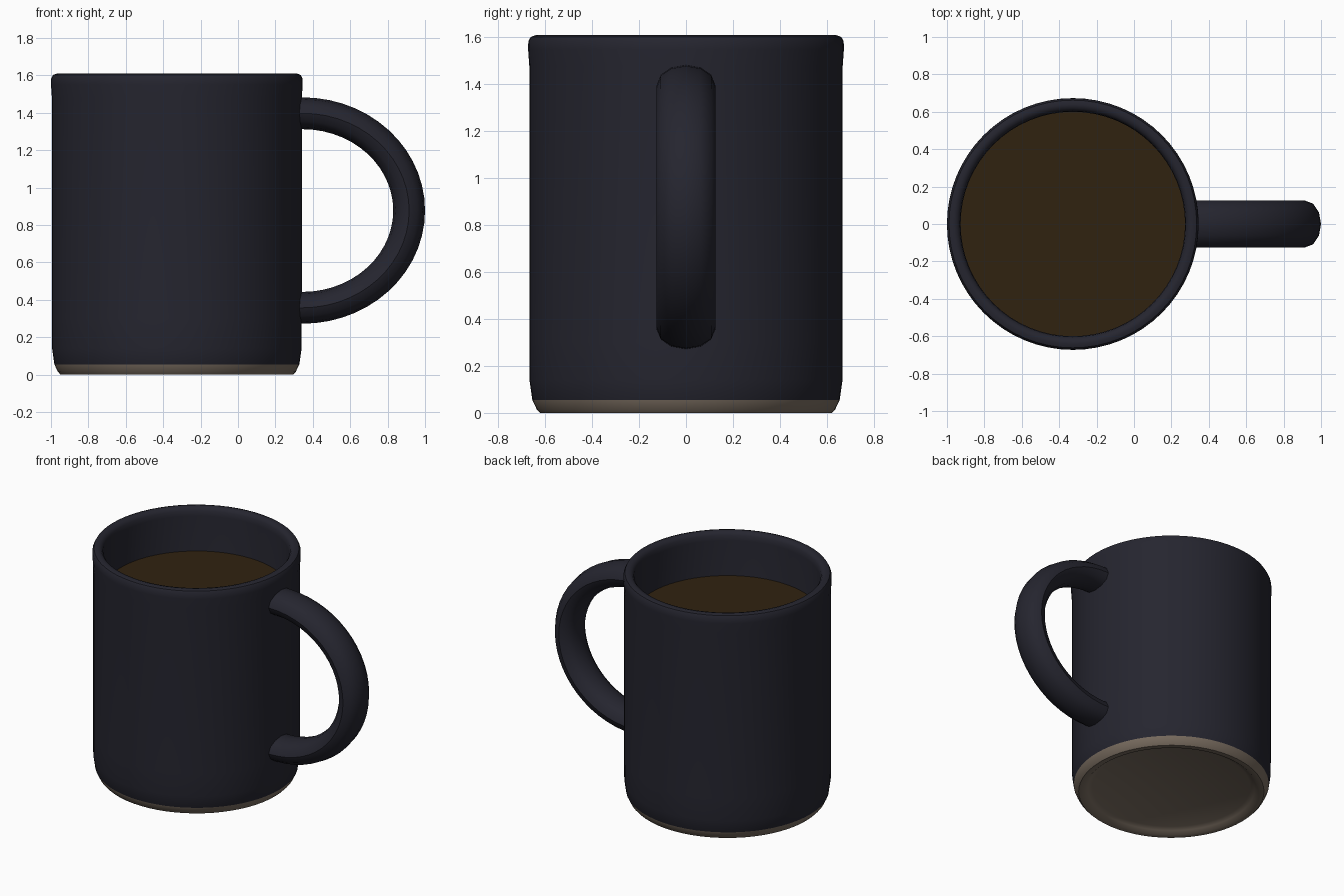
import bpy, bmesh, math

if "Cube" in bpy.data.objects:
    bpy.data.objects.remove(bpy.data.objects["Cube"])

CX = -0.327   # axis of the cup
SEG = 64


def material(name, rgb):
    m = bpy.data.materials.new(name)
    m.diffuse_color = (*rgb, 1)
    m.use_nodes = True
    m.node_tree.nodes["Principled BSDF"].inputs["Base Color"].default_value = m.diffuse_color
    return m


glaze = material("dark_glaze", (0.0185, 0.0185, 0.0285))
clay = material("bare_clay", (0.19, 0.15, 0.115))
coffee_mat = material("coffee", (0.030, 0.016, 0.005))


def finish(name, bm, mats, angle=40):
    bmesh.ops.recalc_face_normals(bm, faces=bm.faces)
    me = bpy.data.meshes.new(name)
    bm.to_mesh(me)
    bm.free()
    for m in mats:
        me.materials.append(m)
    ob = bpy.data.objects.new(name, me)
    bpy.context.collection.objects.link(ob)
    bpy.ops.object.select_all(action='DESELECT')
    ob.select_set(True)
    bpy.context.view_layer.objects.active = ob
    bpy.ops.object.shade_smooth_by_angle(angle=math.radians(angle))
    return ob


def lathe(profile):
    """Revolve (radius, z) points about the cup axis; radius 0 closes the end."""
    bm = bmesh.new()
    rings = []
    for r, z in profile:
        if r == 0:
            rings.append([bm.verts.new((CX, 0, z))] * SEG)
        else:
            rings.append([bm.verts.new((CX + r * math.cos(2 * math.pi * i / SEG),
                                        r * math.sin(2 * math.pi * i / SEG), z))
                          for i in range(SEG)])
    for a, b in zip(rings, rings[1:]):
        for i in range(SEG):
            j = (i + 1) % SEG
            quad = list(dict.fromkeys((a[i], a[j], b[j], b[i])))
            bm.faces.new(quad)
    return bm


# Cup: recessed underside, clay foot, wall, rounded rim, inside and floor
bm = lathe([(0, 0.035), (0.53, 0.035), (0.56, 0.02), (0.585, 0), (0.622, 0),
            (0.636, 0.015), (0.655, 0.055), (0.667, 0.14), (0.668, 0.3),
            (0.668, 1.48), (0.673, 1.55), (0.672, 1.583), (0.662, 1.602),
            (0.64, 1.61), (0.618, 1.604), (0.604, 1.585), (0.6, 1.55),
            (0.6, 0.2), (0.57, 0.12), (0.5, 0.1), (0, 0.1)])
for f in bm.faces:
    c = f.calc_center_median()
    f.material_index = 1 if c.z < 0.056 else 0
finish("cup", bm, [glaze, clay])

# Coffee surface
finish("coffee", lathe([(0, 1.30), (0.602, 1.30)]), [coffee_mat])

# Handle: oval section swept along half an ellipse, with its ends in the wall
bm = bmesh.new()
SIDES, STEPS = 12, 28
A, B, HX, HZ = 0.57, 0.52, 0.345, 0.877
path = [(0.30, HZ + B, 0, 1)]
for k in range(STEPS + 1):
    t = math.pi / 2 - math.pi * k / STEPS
    nx, nz = math.cos(t) / A, math.sin(t) / B
    n = math.hypot(nx, nz)
    path.append((HX + A * math.cos(t), HZ + B * math.sin(t), nx / n, nz / n))
path.append((0.30, HZ - B, 0, -1))
rings = []
for x, z, nx, nz in path:
    ring = []
    for s in range(SIDES):
        a = 2 * math.pi * s / SIDES
        d, w = 0.085 * math.cos(a), 0.125 * math.sin(a)
        ring.append(bm.verts.new((x + nx * d, w, z + nz * d)))
    rings.append(ring)
for a, b in zip(rings, rings[1:]):
    for s in range(SIDES):
        t = (s + 1) % SIDES
        bm.faces.new((a[s], a[t], b[t], b[s]))
bm.faces.new(rings[0])
bm.faces.new(rings[-1])
finish("handle", bm, [glaze])
